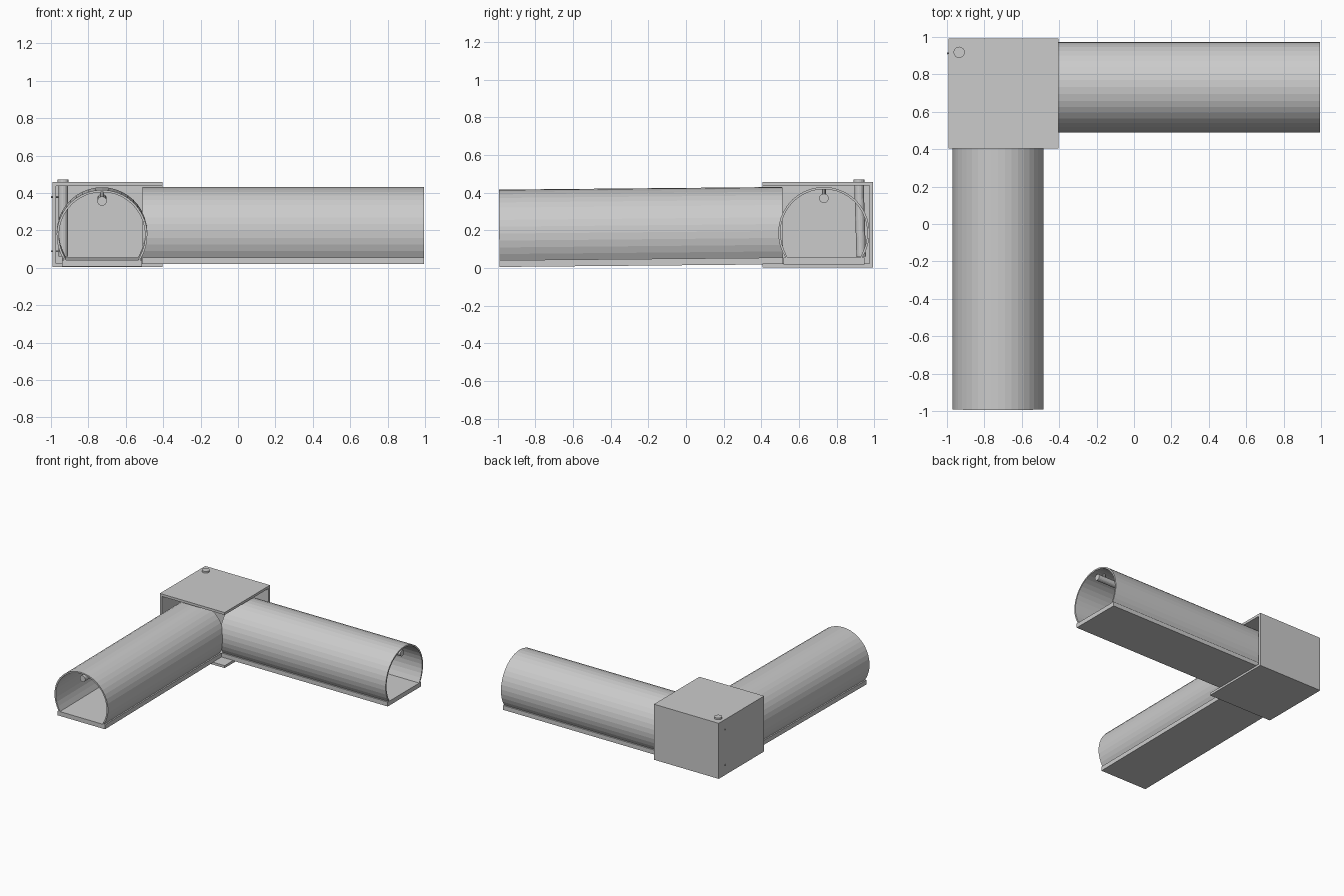
import bpy, bmesh, math
from mathutils import Matrix, Vector

if "Cube" in bpy.data.objects:
    bpy.data.objects.remove(bpy.data.objects["Cube"])


def make_object(name, bm):
    bmesh.ops.recalc_face_normals(bm, faces=bm.faces)
    mesh = bpy.data.meshes.new(name)
    bm.to_mesh(mesh)
    bm.free()
    ob = bpy.data.objects.new(name, mesh)
    bpy.context.collection.objects.link(ob)
    return ob


def box(name, lo, hi):
    lo, hi = Vector(lo), Vector(hi)
    bm = bmesh.new()
    bmesh.ops.create_cube(bm, size=1, matrix=Matrix.Translation((lo + hi) / 2)
                          @ Matrix.Diagonal((*(hi - lo), 1)))
    return make_object(name, bm)


def rod(name, a, b, r, sides=16):
    a, b = Vector(a), Vector(b)
    rot = (b - a).to_track_quat('Z', 'Y').to_matrix().to_4x4()
    bm = bmesh.new()
    bmesh.ops.create_cone(bm, cap_ends=True, segments=sides, radius1=r, radius2=r,
                          depth=(b - a).length, matrix=Matrix.Translation((a + b) / 2) @ rot)
    return make_object(name, bm)


def extrude_profile(name, pts, length):
    # closed (x, z) outline pushed along -y
    bm = bmesh.new()
    rings = [[bm.verts.new((x, y, z)) for x, z in pts] for y in (0, -length)]
    n = len(pts)
    for i in range(n):
        j = (i + 1) % n
        bm.faces.new((rings[0][i], rings[0][j], rings[1][j], rings[1][i]))
    for ring in rings:
        bm.faces.new(ring)
    return make_object(name, bm)


R, WALL, CZ = 0.2425, 0.012, 0.188
FLOOR_LO, FLOOR_HI = 0.02, 0.056


def tunnel(prefix, length, matrix):
    # arched shell: an outer arc and an inner arc ending on the floor plate
    a0 = math.asin((FLOOR_HI - CZ) / R)
    steps = 28
    angles = [a0 + (math.pi - 2 * a0) * i / steps for i in range(steps + 1)]

    def arc(r):
        return [(r * math.cos(a), CZ + r * math.sin(a)) for a in angles]
    inner = arc(R - WALL)
    inner[0] = (inner[0][0], FLOOR_HI)
    inner[-1] = (inner[-1][0], FLOOR_HI)
    parts = [extrude_profile(prefix + "_arch", arc(R) + inner[::-1], length)]
    # floor plate
    parts.append(box(prefix + "_floor", (-0.215, -length, FLOOR_LO), (0.215, 0, FLOOR_HI)))
    # hanging lamp tube and its stems
    parts.append(rod(prefix + "_lamp_tube", (0, -length + 0.02, 0.37), (0, -0.02, 0.37), 0.025))
    for k in (0.06, 0.5, 0.94):
        y = -length * k
        parts.append(rod(prefix + "_lamp_stem", (0, y, 0.385), (0, y, 0.422), 0.01, 8))
    for ob in parts:
        ob.matrix_world = matrix


# two arms leaving the corner, the front one sloping slightly downhill
tilt = Matrix.Rotation(math.atan2(0.014, 1.5), 4, 'X')
tunnel("front_tunnel", 1.505, Matrix.Translation((-0.727, 0.515, 0)) @ tilt)
turn = Matrix.Rotation(math.radians(90), 4, 'Z')
tunnel("side_tunnel", 1.505, Matrix.Translation((-0.51, 0.732, 0)) @ turn)

# corner room, open towards both arms
x0, x1, y0, y1, z0, z1, t = -0.992, -0.405, 0.405, 0.993, 0.003, 0.458, 0.02
box("room_floor", (x0, y0, z0), (x1, y1, z0 + t))
box("room_roof", (x0, y0, z1 - t), (x1, y1, z1))
box("room_left_wall", (x0, y0, z0 + t), (x0 + t, y1, z1 - t))
box("room_back_wall", (x0 + t, y1 - t, z0 + t), (x1, y1, z1 - t))

# upright pipe in the corner, with a cap above the roof and two wall pins
rod("corner_pipe", (-0.935, 0.93, 0.06), (-0.935, 0.918, 0.46), 0.025)
rod("pipe_cap", (-0.935, 0.918, 0.452), (-0.935, 0.918, 0.471), 0.03)
for z in (0.088, 0.378):
    rod("wall_pin", (-1.0, 0.912, z), (-0.935, 0.922, z), 0.005, 8)
